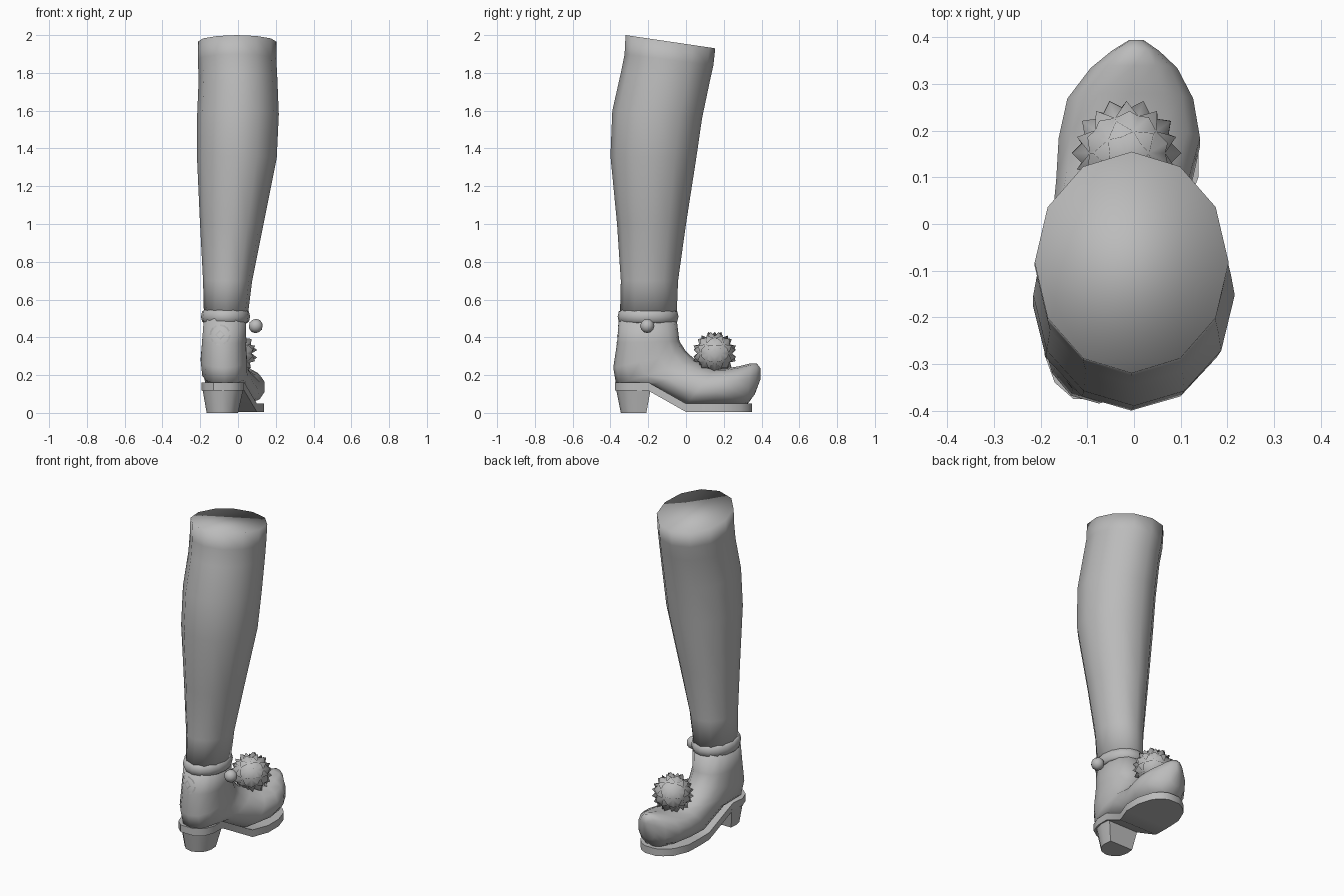
import bpy, bmesh, math
from mathutils import Vector

if "Cube" in bpy.data.objects:
    bpy.data.objects.remove(bpy.data.objects["Cube"], do_unlink=True)

grey = bpy.data.materials.new("plain grey")
grey.use_nodes = True
color = (0.5, 0.5, 0.5, 1)
grey.diffuse_color = color
grey.node_tree.nodes["Principled BSDF"].inputs["Base Color"].default_value = color


def finish(name, bm, angle=None):
    """Turn a bmesh into a smooth shaded object; angle keeps sharper edges crisp."""
    bmesh.ops.recalc_face_normals(bm, faces=bm.faces)
    mesh = bpy.data.meshes.new(name)
    bm.to_mesh(mesh)
    bm.free()
    mesh.materials.append(grey)
    obj = bpy.data.objects.new(name, mesh)
    bpy.context.collection.objects.link(obj)
    bpy.ops.object.select_all(action="DESELECT")
    obj.select_set(True)
    bpy.context.view_layer.objects.active = obj
    if angle is None:
        bpy.ops.object.shade_smooth()
    else:
        bpy.ops.object.shade_smooth_by_angle(angle=math.radians(angle))
    return obj


def power(v, e):
    return math.copysign(abs(v) ** e, v)


def oval(back, front, cx, half, sides=12, e=1.0):
    """Ring across x whose back and front points are given as (y, z)."""
    a, b = Vector((cx, *back)), Vector((cx, *front))
    mid, arm = (a + b) / 2, (b - a) / 2
    side = Vector((half, 0, 0))
    turns = [math.tau * i / sides for i in range(sides)]
    return [mid + arm * power(math.cos(t), e) + side * power(math.sin(t), e) for t in turns]


def loft(name, rings, angle=None, closed=False):
    """Skin a list of rings, capping the ends unless the loop is closed."""
    bm = bmesh.new()
    rows = [[bm.verts.new(p) for p in ring] for ring in rings]
    pairs = list(zip(rows, rows[1:])) + ([(rows[-1], rows[0])] if closed else [])
    for r, s in pairs:
        for i in range(len(r)):
            j = (i + 1) % len(r)
            bm.faces.new((r[i], r[j], s[j], s[i]))
    if not closed:
        bm.faces.new(rows[0])
        bm.faces.new(rows[-1])
    return finish(name, bm, angle)


# Leg: back (y, z), front (y, z), centre x, half width
leg = [
    ((-0.35, 0.5), (-0.05, 0.5), -0.065, 0.115),
    ((-0.345, 0.7), (-0.042, 0.7), -0.055, 0.13),
    ((-0.365, 1.0), (0, 1.0), -0.033, 0.168),
    ((-0.4, 1.36), (0.053, 1.34), -0.006, 0.211),
    ((-0.39, 1.6), (0.085, 1.56), 0, 0.216),
    ((-0.345, 1.8), (0.125, 1.75), 0, 0.208),
    ((-0.325, 1.9), (0.145, 1.84), -0.005, 0.208),
    ((-0.32, 2.0), (0.155, 1.93), -0.005, 0.208),
]
loft("leg", [oval(*r) for r in leg])

# Shoe upper, swept from the ankle round to the curled toe
upper = [
    ((-0.355, 0.5), (-0.05, 0.5), -0.068, 0.115),
    ((-0.365, 0.37), (-0.035, 0.38), -0.075, 0.118),
    ((-0.385, 0.24), (0, 0.325), -0.075, 0.125),
    ((-0.37, 0.15), (0.05, 0.28), -0.07, 0.122),
    ((-0.2, 0.14), (0.1, 0.25), -0.055, 0.125),
    ((0, 0.04), (0.15, 0.235), -0.025, 0.145),
    ((0.14, 0.04), (0.21, 0.235), -0.01, 0.155),
    ((0.25, 0.04), (0.28, 0.247), -0.008, 0.138),
    ((0.325, 0.045), (0.34, 0.262), 0, 0.095),
    ((0.365, 0.1), (0.375, 0.262), 0.003, 0.052),
    ((0.395, 0.18), (0.395, 0.235), 0.005, 0.015),
]
loft("shoe_upper", [oval(*r, sides=14, e=0.88) for r in upper])

# Sole welt: y, centre x, half width, bottom z
sole = [
    (-0.375, -0.085, 0.045, 0.118),
    (-0.34, -0.08, 0.09, 0.118),
    (-0.28, -0.08, 0.112, 0.118),
    (-0.2, -0.075, 0.108, 0.118),
    (0, -0.03, 0.13, 0.005),
    (0.1, -0.012, 0.15, 0.005),
    (0.2, -0.01, 0.148, 0.005),
    (0.29, -0.005, 0.115, 0.005),
    (0.33, 0, 0.075, 0.005),
    (0.35, 0, 0.035, 0.005),
]
loft("sole", [[(cx - w, y, z), (cx + w, y, z), (cx + w, y, z + 0.044), (cx - w, y, z + 0.044)]
              for y, cx, w, z in sole], 35)


# Heel block: flat towards the toe, rounded behind
def heel_ring(z, cx, half, back, front):
    arc = [math.pi * i / 6 for i in range(7)]
    return [(cx + half * math.cos(t), front + (back - front) * (0.35 + 0.65 * math.sin(t)), z)
            for t in arc] + [(cx - half * 0.95, front, z), (cx + half * 0.95, front, z)]


loft("heel", [heel_ring(0, -0.083, 0.083, -0.345, -0.21),
              heel_ring(0.125, -0.08, 0.108, -0.37, -0.187)], 40)

# Ankle band: a soft ring around the ankle
band = []
for k in range(8):
    t = math.tau * k / 8
    out, z = 0.02 * math.cos(t), 0.51 + 0.037 * math.sin(t)
    band.append(oval((-0.342 - out, z), (-0.06 + out, z), -0.066, 0.11 + out, 16))
loft("ankle_band", band, closed=True)

# Bead hanging at the side of the band
bm = bmesh.new()
bmesh.ops.create_icosphere(bm, subdivisions=2, radius=0.038)
bmesh.ops.translate(bm, verts=bm.verts, vec=(0.094, -0.205, 0.46))
finish("bead", bm)

# Spiky pompom on the toe
bm = bmesh.new()
bmesh.ops.create_icosphere(bm, subdivisions=2, radius=0.093)
tips = bmesh.ops.poke(bm, faces=bm.faces)["verts"]
for v in tips:
    v.co = v.co.normalized() * 0.119
bmesh.ops.translate(bm, verts=bm.verts, vec=(-0.016, 0.152, 0.315))
finish("pompom", bm)


# Emblem behind the ankle: broken ring and diamond wrapped on the shoe
def emblem(name, inner, outer, sides, skip):
    bm = bmesh.new()
    for i in range(sides):
        if skip and i % skip == 0:
            continue
        corners = [(inner, i), (outer, i), (outer, i + 1), (inner, i + 1)]
        bm.faces.new([bm.verts.new((-0.095 + r * math.cos(math.tau * k / sides), -0.45,
                                    0.413 + r * math.sin(math.tau * k / sides)))
                      for r, k in corners])
    obj = finish(name, bm)
    wrap = obj.modifiers.new("wrap", "SHRINKWRAP")
    wrap.target = bpy.data.objects["shoe_upper"]
    wrap.wrap_method = "PROJECT"
    wrap.use_project_y = True
    wrap.use_negative_direction = False
    wrap.offset = 0.004


emblem("emblem_ring", 0.047, 0.056, 16, 4)
emblem("emblem_diamond", 0.018, 0.027, 4, 0)
